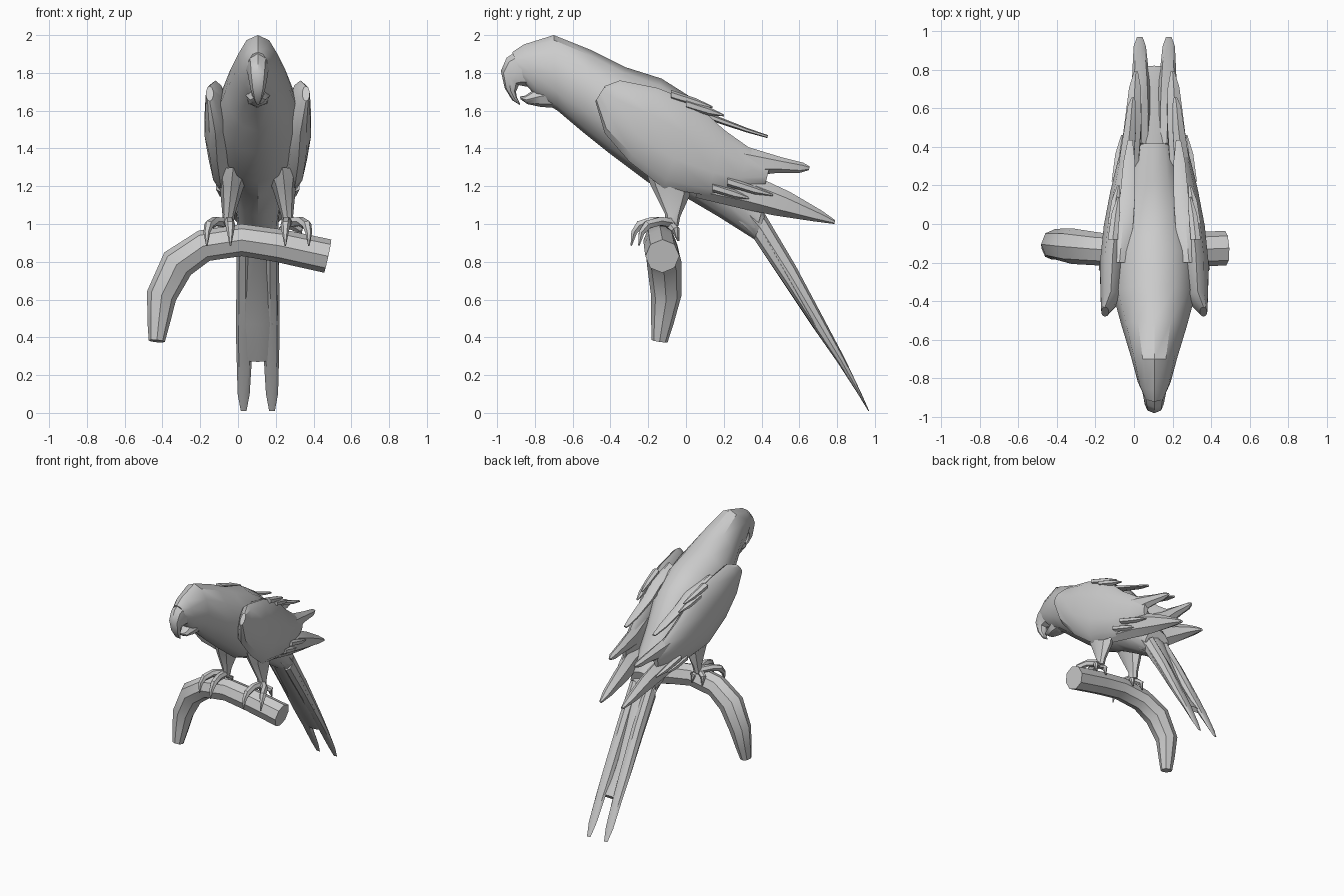
import bpy, bmesh, math
from mathutils import Vector

CX = 0.105  # bird's own centre line


def skin(name, rings, angle=35):
    """Join equal-sized rings of points into one capped surface."""
    bm = bmesh.new()
    rows = [[bm.verts.new(p) for p in r] for r in rings]
    n = len(rows[0])
    for a, b in zip(rows, rows[1:]):
        for i in range(n):
            j = (i + 1) % n
            bm.faces.new((a[i], a[j], b[j], b[i]))
    bm.faces.new(rows[0][::-1])
    bm.faces.new(rows[-1])
    bmesh.ops.recalc_face_normals(bm, faces=bm.faces)
    me = bpy.data.meshes.new(name)
    bm.to_mesh(me)
    bm.free()
    ob = bpy.data.objects.new(name, me)
    bpy.context.collection.objects.link(ob)
    bpy.ops.object.select_all(action='DESELECT')
    bpy.context.view_layer.objects.active = ob
    ob.select_set(True)
    bpy.ops.object.shade_smooth_by_angle(angle=math.radians(angle))
    return ob


def loft(name, sections, side=1, n=10):
    """Sections: top y, top z, bottom y, bottom z, x offset, half width."""
    rings = []
    for ty, tz, by, bz, x, w in sections:
        ring = []
        for i in range(n):
            a = 2 * math.pi * i / n
            c = math.cos(a)
            ring.append((CX + side * x + w * math.sin(a),
                         (ty + by) / 2 + c * (ty - by) / 2,
                         (tz + bz) / 2 + c * (tz - bz) / 2))
        rings.append(ring)
    return skin(name, rings)


def tube(name, path, n=8):
    """Path: x, y, z, radius."""
    pts = [Vector(p[:3]) for p in path]
    rings = []
    for k, p in enumerate(pts):
        t = (pts[min(k + 1, len(pts) - 1)] - pts[max(k - 1, 0)]).normalized()
        ref = Vector((0, 1, 0)) if abs(t.y) < 0.6 and abs(t.x) > 0.1 else Vector((1, 0, 0))
        if name == "branch":
            ref = Vector((0, 1, 0))
        u = (ref - t * ref.dot(t)).normalized()
        v = t.cross(u)
        r = path[k][3]
        rings.append([p + r * (u * math.cos(2 * math.pi * i / n) + v * math.sin(2 * math.pi * i / n))
                      for i in range(n)])
    return skin(name, rings)


# Head, back and belly in one tapering form
loft("body", [
    (-.92, 1.91, -.85, 1.74, 0, .055), (-.86, 1.95, -.78, 1.66, 0, .085),
    (-.70, 2.00, -.68, 1.60, 0, .12), (-.50, 1.92, -.55, 1.49, 0, .17),
    (-.32, 1.83, -.40, 1.37, 0, .215), (-.13, 1.77, -.20, 1.22, 0, .22),
    (.06, 1.65, .00, 1.14, 0, .185), (.22, 1.42, .17, 1.04, 0, .14),
    (.42, 1.13, .36, .92, 0, .11)], n=12)

# Hooked beak
loft("upper_beak", [
    (-.86, 1.94, -.80, 1.72, 0, .07), (-.95, 1.88, -.86, 1.73, 0, .055),
    (-.98, 1.81, -.885, 1.735, 0, .05), (-.96, 1.72, -.90, 1.70, 0, .038),
    (-.92, 1.655, -.895, 1.67, 0, .022), (-.88, 1.63, -.88, 1.64, 0, .008)], n=8)
loft("lower_beak", [
    (-.70, 1.76, -.70, 1.615, 0, .07), (-.78, 1.73, -.77, 1.62, 0, .06),
    (-.85, 1.68, -.84, 1.635, 0, .04), (-.88, 1.675, -.875, 1.66, 0, .02)], n=8)

# Tail
loft("tail", [
    (.30, 1.24, .26, .99, 0, .11), (.43, 1.03, .36, .92, 0, .11),
    (.70, .47, .66, .47, 0, .105), (.82, .30, .80, .27, 0, .075)], n=8)

for s, label in ((1, "right"), (-1, "left")):
    loft(label + "_tail_feather", [
        (.42, 1.05, .36, .92, .065, .045), (.58, .78, .53, .67, .065, .048),
        (.75, .46, .71, .40, .07, .046), (.84, .29, .80, .27, .072, .04),
        (.93, .10, .91, .10, .075, .032), (.97, .01, .965, .01, .075, .015)], s, 8)

    # Folded wing
    loft(label + "_wing", [
        (-.43, 1.73, -.48, 1.65, .255, .02), (-.35, 1.76, -.43, 1.48, .225, .055),
        (-.15, 1.72, -.30, 1.33, .215, .07), (.05, 1.64, -.12, 1.19, .195, .07),
        (.20, 1.50, .12, 1.15, .17, .06), (.34, 1.40, .26, 1.16, .15, .045),
        (.45, 1.33, .42, 1.21, .14, .02)], s)

    # Feathers fanning from the wing: shoulder, middle, long and ragged edge
    loft(label + "_shoulder_feather", [
        (-.20, 1.72, -.20, 1.60, .18, .06), (.02, 1.66, 0, 1.58, .16, .06),
        (.13, 1.585, .12, 1.55, .14, .045), (.32, 1.51, .32, 1.485, .13, .035),
        (.435, 1.47, .43, 1.455, .125, .015)], s, 6)
    loft(label + "_middle_feather", [
        (.12, 1.50, .10, 1.28, .17, .05), (.32, 1.41, .30, 1.25, .145, .045),
        (.50, 1.355, .48, 1.27, .125, .035), (.62, 1.325, .60, 1.27, .115, .025),
        (.655, 1.305, .65, 1.285, .11, .01)], s, 6)
    loft(label + "_long_feather", [
        (.10, 1.28, .05, 1.14, .14, .05), (.40, 1.24, .30, 1.08, .125, .055),
        (.55, 1.17, .47, 1.045, .11, .05), (.72, 1.07, .67, 1.015, .10, .035),
        (.79, 1.02, .785, 1.00, .095, .012)], s, 6)
    for k, (y, z, l) in enumerate(((-.08, 1.69, .22), (.0, 1.64, .20), (.22, 1.23, .24), (.14, 1.20, .20))):
        loft(f"{label}_covert_feather_{k + 1}", [
            (y, z + .02, y, z - .03, .215 - .02 * (k > 1), .03),
            (y + l * .6, z - l * .2 + .02, y + l * .6, z - l * .2 - .025, .20 - .02 * (k > 1), .025),
            (y + l, z - l * .3, y + l, z - l * .3 - .01, .185 - .02 * (k > 1), .008)], s, 6)

    # Thigh and ankle
    loft(label + "_leg", [
        (.03, 1.26, -.22, 1.30, .13, .09), (.02, 1.15, -.19, 1.21, .14, .06),
        (-.03, 1.04, -.11, 1.05, .155, .032), (-.04, .99, -.11, .99, .16, .032)], s, 8)

    # Toes gripping the branch, with claws
    for k, (dx, fy) in enumerate(((.145, 0), (.27, .04))):
        x = lambda f: CX + s * (.16 + (dx - .16) * f)
        tube(f"{label}_front_toe_{k + 1}", [
            (x(0), -.07, 1.005, .028), (x(.6), -.18 + fy, 1.015, .026),
            (x(.9), -.245 + fy, .995, .026), (x(1), -.275 + fy, .955, .018),
            (x(1), -.29 + fy, .885, .004)], 6)
    for k, dx in enumerate((-.03, .06)):
        tube(f"{label}_back_toe_{k + 1}", [
            (CX + s * .16, -.09, 1.0, .026), (CX + s * (.16 + dx), -.055, .97, .022),
            (CX + s * (.16 + dx), -.04, .91, .006)], 6)

# Bent perch
tube("branch", [
    (.475, -.125, .83, .09), (.22, -.135, .885, .088), (.02, -.14, .915, .085),
    (-.18, -.13, .885, .085), (-.32, -.115, .79, .092), (-.405, -.105, .62, .08),
    (-.42, -.125, .48, .06), (-.43, -.14, .38, .043)], 8)
